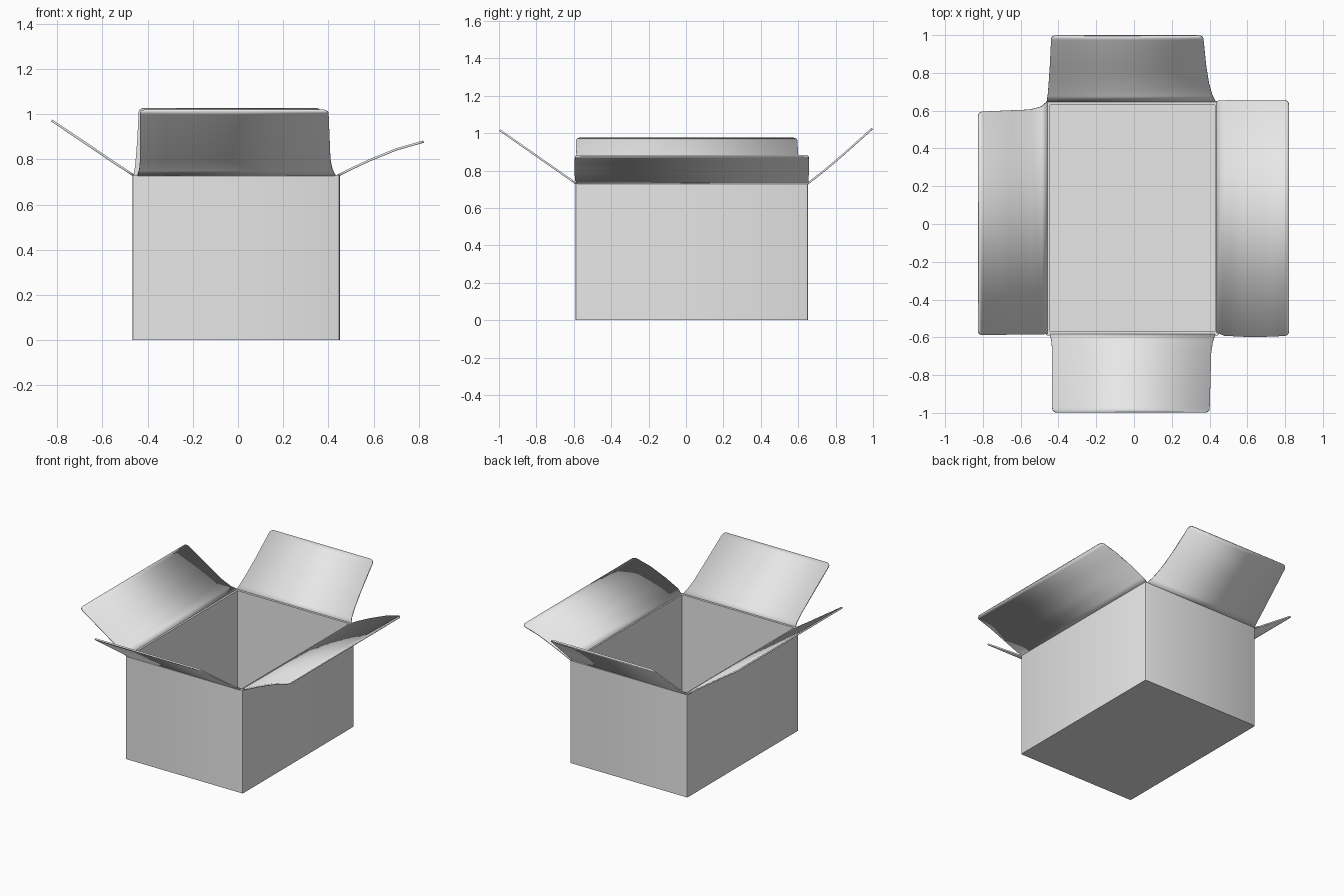
import bpy
import bmesh
import math
from mathutils import Vector

cube = bpy.data.objects.get("Cube")
if cube:
    bpy.data.objects.remove(cube, do_unlink=True)

# One flat card colour
card = bpy.data.materials.new("light grey card")
card.use_nodes = True
GREY = (0.8, 0.8, 0.8, 1)
card.diffuse_color = GREY
card.node_tree.nodes["Principled BSDF"].inputs["Base Color"].default_value = GREY

RIM = 0.73
X0, X1, Y0, Y1 = -0.467, 0.45, -0.59, 0.652


def add_object(name, bm):
    bmesh.ops.recalc_face_normals(bm, faces=bm.faces)
    mesh = bpy.data.meshes.new(name)
    bm.to_mesh(mesh)
    bm.free()
    mesh.materials.append(card)
    obj = bpy.data.objects.new(name, mesh)
    bpy.context.collection.objects.link(obj)
    return obj


def smooth(obj):
    bpy.ops.object.select_all(action="DESELECT")
    obj.select_set(True)
    bpy.context.view_layer.objects.active = obj
    bpy.ops.object.shade_smooth_by_angle(angle=math.radians(30))


# Open box body: inset the top face and sink it to form walls and floor
bm = bmesh.new()
bmesh.ops.create_cube(bm, size=1)
for v in bm.verts:
    v.co = Vector((X1 if v.co.x > 0 else X0, Y1 if v.co.y > 0 else Y0,
                   RIM if v.co.z > 0 else 0))
corners = [e for e in bm.edges if abs(e.verts[0].co.z - e.verts[1].co.z) > 0.1]
bmesh.ops.bevel(bm, geom=corners, offset=0.008, segments=2, profile=0.5, affect="EDGES")
bm.normal_update()
top = max(bm.faces, key=lambda f: f.calc_center_median().z)
bmesh.ops.inset_region(bm, faces=[top], thickness=0.022)
walls = bmesh.ops.extrude_discrete_faces(bm, faces=[top])["faces"]
for v in walls[0].verts:
    v.co.z = 0.015
smooth(add_object("box_body", bm))


def flap(name, axis, rows, radius=0.025):
    """Thin card sheet from hinge to tip; rows are (outward, z, low side, high side)."""
    (pa, za, la, ha), (pb, zb, lb, hb) = rows[-2:]
    length = math.hypot(pb - pa, zb - za)
    path = list(rows[:-1])
    # rounded corners at the free edge
    for i in range(5):
        a = math.radians(90 * i / 4)
        t = 1 - radius * (1 - math.sin(a)) / length
        cut = radius * (1 - math.cos(a))
        path.append((pa + (pb - pa) * t, za + (zb - za) * t,
                     la + (lb - la) * t + cut, ha + (hb - ha) * t - cut))
    bm = bmesh.new()
    strips = []
    for out, z, lo, hi in path:
        ends = [(out, s, z) if axis == "x" else (s, out, z) for s in (lo, hi)]
        strips.append([bm.verts.new(p) for p in ends])
    for a, b in zip(strips, strips[1:]):
        bm.faces.new((a[0], a[1], b[1], b[0]))
    obj = add_object(name, bm)
    sheet = obj.modifiers.new("card thickness", "SOLIDIFY")
    sheet.thickness = 0.01
    sheet.offset = 0
    smooth(obj)


# Four open flaps
flap("front_flap", "y", [(-0.585, 0.728, -0.445, 0.43), (-0.62, 0.753, -0.437, 0.418),
                         (-0.68, 0.795, -0.433, 0.409), (-0.996, 1.016, -0.433, 0.4)])
flap("back_flap", "y", [(0.648, 0.728, -0.462, 0.432), (0.68, 0.753, -0.457, 0.415),
                        (0.74, 0.8, -0.452, 0.398), (0.83, 0.876, -0.446, 0.383),
                        (0.996, 1.024, -0.438, 0.366)])
flap("left_flap", "x", [(0.44, 0.727, -0.575, 0.652), (0.48, 0.748, -0.592, 0.655),
                        (0.58, 0.795, -0.597, 0.657), (0.7, 0.844, -0.597, 0.657),
                        (0.82, 0.878, -0.592, 0.656)])
flap("right_flap", "x", [(-0.46, 0.728, -0.582, 0.648), (-0.49, 0.748, -0.585, 0.622),
                         (-0.55, 0.787, -0.586, 0.606), (-0.65, 0.855, -0.586, 0.602),
                         (-0.824, 0.972, -0.588, 0.594)])
